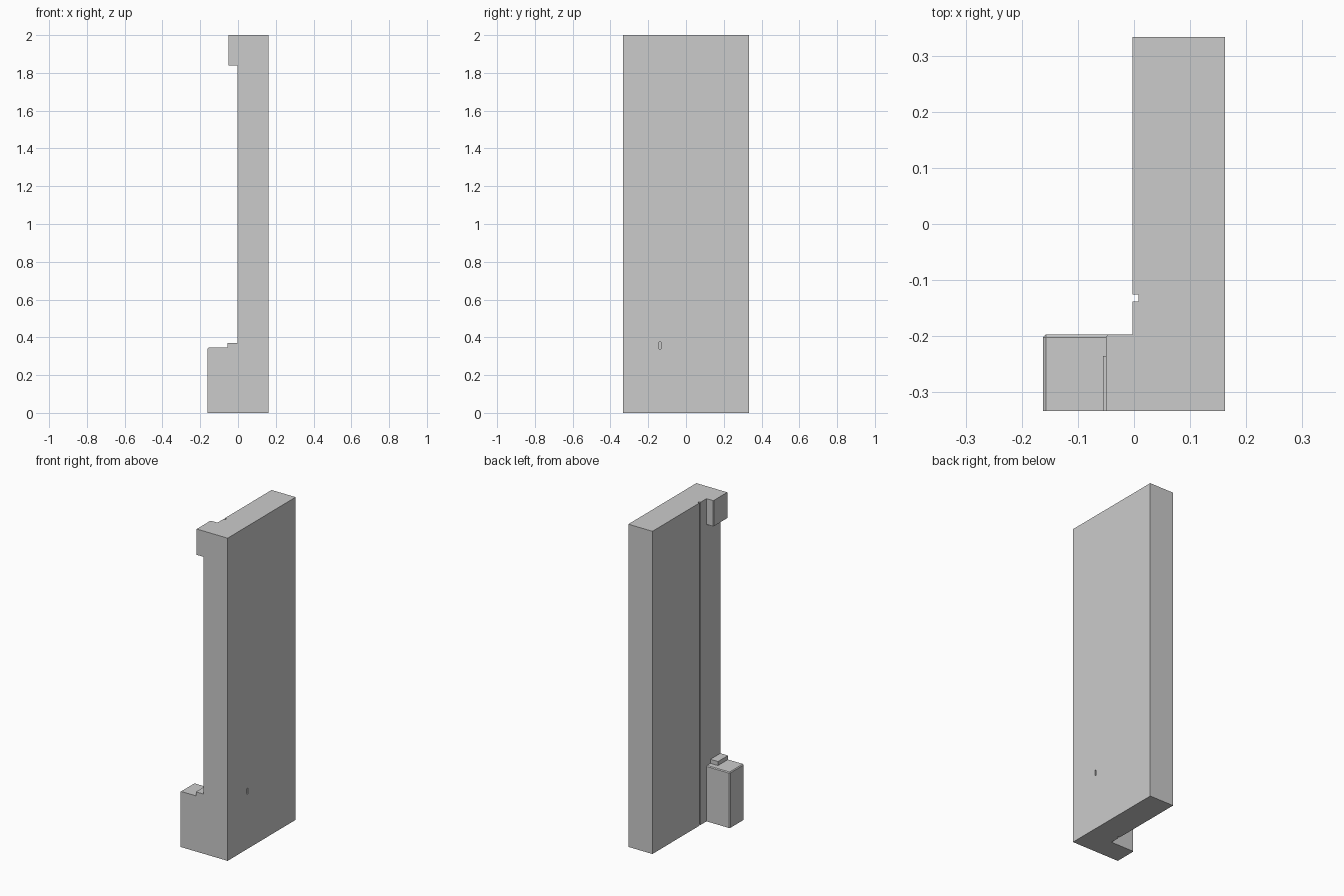
import bpy
import bmesh

if "Cube" in bpy.data.objects:
    bpy.data.objects.remove(bpy.data.objects["Cube"])


def finish(name, bm):
    bmesh.ops.recalc_face_normals(bm, faces=bm.faces[:])
    mesh = bpy.data.meshes.new(name)
    bm.to_mesh(mesh)
    bm.free()
    obj = bpy.data.objects.new(name, mesh)
    bpy.context.collection.objects.link(obj)
    return obj


def prism(name, outline, z0, z1):
    """Extrude an xy outline from z0 to z1."""
    bm = bmesh.new()
    face = bm.faces.new([bm.verts.new((x, y, z0)) for x, y in outline])
    ext = bmesh.ops.extrude_face_region(bm, geom=[face])
    moved = [v for v in ext["geom"] if isinstance(v, bmesh.types.BMVert)]
    bmesh.ops.translate(bm, verts=moved, vec=(0, 0, z1 - z0))
    return finish(name, bm)


def block(name, x, y, z, chamfer=0.0, top=False):
    """Box with the outer back corner chamfered, optionally its top edges too."""
    obj = prism(name, [(x[0], y[0]), (x[1], y[0]), (x[1], y[1]), (x[0], y[1])], *z)
    if chamfer:
        bm = bmesh.new()
        bm.from_mesh(obj.data)

        def both(e, axis, value):
            return all(abs(v.co[axis] - value) < 1e-5 for v in e.verts)

        edges = []
        for e in bm.edges:
            left, back, high = both(e, 0, x[0]), both(e, 1, y[1]), both(e, 2, z[1])
            if (left and back) or (top and high and (left or back)):
                edges.append(e)
        bmesh.ops.bevel(bm, geom=edges, offset=chamfer, segments=1,
                        profile=0.5, affect='EDGES')
        bm.to_mesh(obj.data)
        bm.free()
    return obj


FRONT, BACK, INNER, OUTER = -0.333, 0.333, -0.003, 0.162
POST_BACK = -0.197

# Tall slab with a narrow full-height groove in its inner face
slab = prism("wall_slab", [
    (INNER, FRONT), (OUTER, FRONT), (OUTER, BACK), (INNER, BACK),
    (INNER, -0.126), (0.008, -0.126), (0.008, -0.138), (INNER, -0.138)], 0, 2)

# Small slot in the outer face
cutter = block("slot_cutter", (0.150, 0.18), (-0.144, -0.133), (0.339, 0.375))
cutter.hide_render = True
cutter.hide_set(True)
mod = slab.modifiers.new("slot", 'BOOLEAN')
mod.operation = 'DIFFERENCE'
mod.solver = 'EXACT'
mod.object = cutter

# Plinth, the ledge on it, and the corbel at the top
block("plinth", (-0.162, INNER), (FRONT, POST_BACK), (0, 0.345), 0.005, True)
block("plinth_ledge", (-0.055, INNER), (FRONT, -0.235), (0.345, 0.37))
block("top_corbel", (-0.05, INNER), (FRONT, POST_BACK), (1.84, 2), 0.004)
